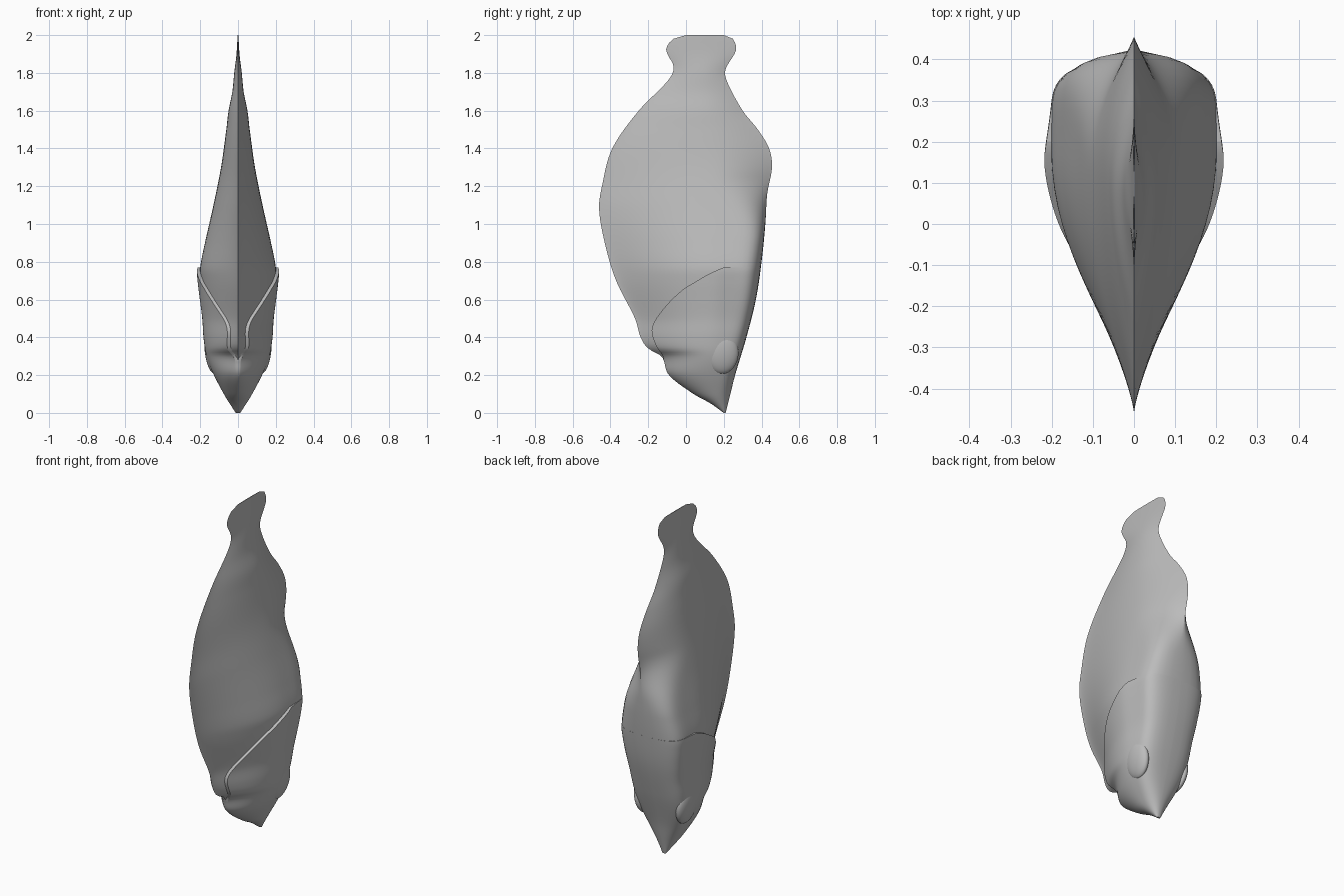
import bpy, bmesh, math

old = bpy.data.objects.get("Cube")
if old:
    bpy.data.objects.remove(old, do_unlink=True)

skin = bpy.data.materials.new("grey_skin")
skin.use_nodes = True
grey = (0.5, 0.5, 0.5, 1)
skin.diffuse_color = grey
skin.node_tree.nodes["Principled BSDF"].inputs["Base Color"].default_value = grey


def curve(points):
    """Smooth interpolation through (height, value) points."""
    def tangent(i):
        a, b = points[max(i - 1, 0)], points[min(i + 1, len(points) - 1)]
        return (b[1] - a[1]) / (b[0] - a[0])

    def at(z):
        if z <= points[0][0]:
            return points[0][1]
        for i in range(len(points) - 1):
            (z0, v0), (z1, v1) = points[i], points[i + 1]
            if z <= z1:
                h = z1 - z0
                t = (z - z0) / h
                s = t * t * (3 - 2 * t)
                bend = t * (1 - t) * h * ((1 - t) * tangent(i) - t * tangent(i + 1))
                return v0 + (v1 - v0) * s + bend
        return points[-1][1]
    return at


def smoothstep(a, b, v):
    t = min(max((v - a) / (b - a), 0), 1)
    return t * t * (3 - 2 * t)


# Side outline: belly edge, back edge, half width and ridge line by height
belly = curve([(0, .2), (.05, .13), (.1, .04), (.2, -.09), (.3, -.13), (.34, -.2),
               (.4, -.24), (.5, -.27), (.7, -.37), (.9, -.43), (1.08, -.46), (1.2, -.445),
               (1.4, -.39), (1.6, -.25), (1.76, -.095), (1.83, -.065), (1.92, -.105),
               (1.97, -.08), (1.99, -.045), (2, 0)])
back = curve([(0, .21), (.1, .235), (.2, .26), (.4, .32), (.6, .37), (.8, .4), (1, .42),
              (1.16, .43), (1.3, .455), (1.4, .44), (1.5, .38), (1.6, .3), (1.76, .215),
              (1.82, .21), (1.92, .265), (1.97, .255), (1.99, .235), (2, .2)])
width = curve([(0, .01), (.1, .073), (.2, .12), (.3, .15), (.4, .165), (.5, .172),
               (.6, .185), (.7, .197), (.77, .2), (.9, .175), (1.1, .13), (1.3, .09),
               (1.5, .062), (1.6, .05), (1.7, .03), (1.8, .02), (1.9, .008), (2, .002)])
ridge = curve([(0, .205), (.1, .16), (.3, .15), (.7, .18), (1.2, .15), (1.7, .08), (2, .1)])
belly_power = curve([(0, .55), (.2, .8), (.4, 1.2), (.5, 1.3), (1.5, 1.3), (2, .8)])
gill = curve([(.3, -.12), (.36, -.16), (.45, -.18), (.55, -.12), (.65, -.02),
              (.7, .06), (.74, .13), (.77, .2)])


def half_thickness(z, y):
    m = ridge(z)
    if y < m:
        t = min((m - y) / (m - belly(z)), 1)
        return width(z) * (1 - t * t) ** belly_power(z)
    # blunt back low down, keen dorsal edge high up
    t = min((y - m) / (back(z) - m), 1)
    blunt = smoothstep(0, .4, z) * (1 - smoothstep(.9, 1.25, z))
    keen = smoothstep(.9, 1.25, z)
    return width(z) * (1 - t ** (2 + 4 * blunt)) ** (.5 - .1 * blunt + .6 * keen)


def head_thickness(z, y):
    raised = smoothstep(.1, .35, z) * (1 - smoothstep(.14, .3, y))
    return half_thickness(z, y) + .002 + .016 * raised


def finish(obj, angle):
    bpy.ops.object.select_all(action='DESELECT')
    obj.select_set(True)
    bpy.context.view_layer.objects.active = obj
    bpy.ops.object.shade_smooth_by_angle(angle=math.radians(angle))


def loft(name, low, high, front_edge, thickness, rows, cols=30):
    """Stack symmetrical cross-sections from low to high."""
    bm = bmesh.new()
    rings = []
    for r in range(rows + 1):
        z = low + (high - low) * r / rows
        y0, y1 = front_edge(z), back(z)
        ys = [y0 + (y1 - y0) * (1 - math.cos(math.pi * c / cols)) / 2 for c in range(cols + 1)]
        right = [(thickness(z, y), y, z) for y in ys]
        left = [(-x, y, z) for x, y, z in reversed(right)]
        ring = [(0, y0, z)] + right + [(0, y1, z)] + left
        rings.append([bm.verts.new(p) for p in ring])
    for a, b in zip(rings, rings[1:]):
        for i in range(len(a)):
            j = (i + 1) % len(a)
            bm.faces.new((a[i], a[j], b[j], b[i]))
    bm.faces.new(rings[0][::-1])
    bm.faces.new(rings[-1])
    bmesh.ops.remove_doubles(bm, verts=bm.verts, dist=.0002)
    bmesh.ops.recalc_face_normals(bm, faces=bm.faces)
    mesh = bpy.data.meshes.new(name)
    bm.to_mesh(mesh)
    bm.free()
    mesh.materials.append(skin)
    obj = bpy.data.objects.new(name, mesh)
    bpy.context.collection.objects.link(obj)
    finish(obj, 40)
    return obj


# Body with tail, and the head with raised gill covers
loft("body_and_tail", .27, 2, belly, half_thickness, 90)
loft("head_and_gill_covers", 0, .77, lambda z: max(belly(z), gill(z)), head_thickness, 60)

# Eyes: flattened domes set into the head
for side, name in ((1, "left_eye"), (-1, "right_eye")):
    bpy.ops.mesh.primitive_uv_sphere_add(segments=32, ring_count=16, radius=1,
                                         location=(side * .138, .19, .318))
    eye = bpy.context.object
    eye.name = name
    eye.scale = (.037, .088, .112)
    eye.rotation_euler = (0, side * math.radians(8), 0)
    eye.data.materials.append(skin)
    finish(eye, 60)
